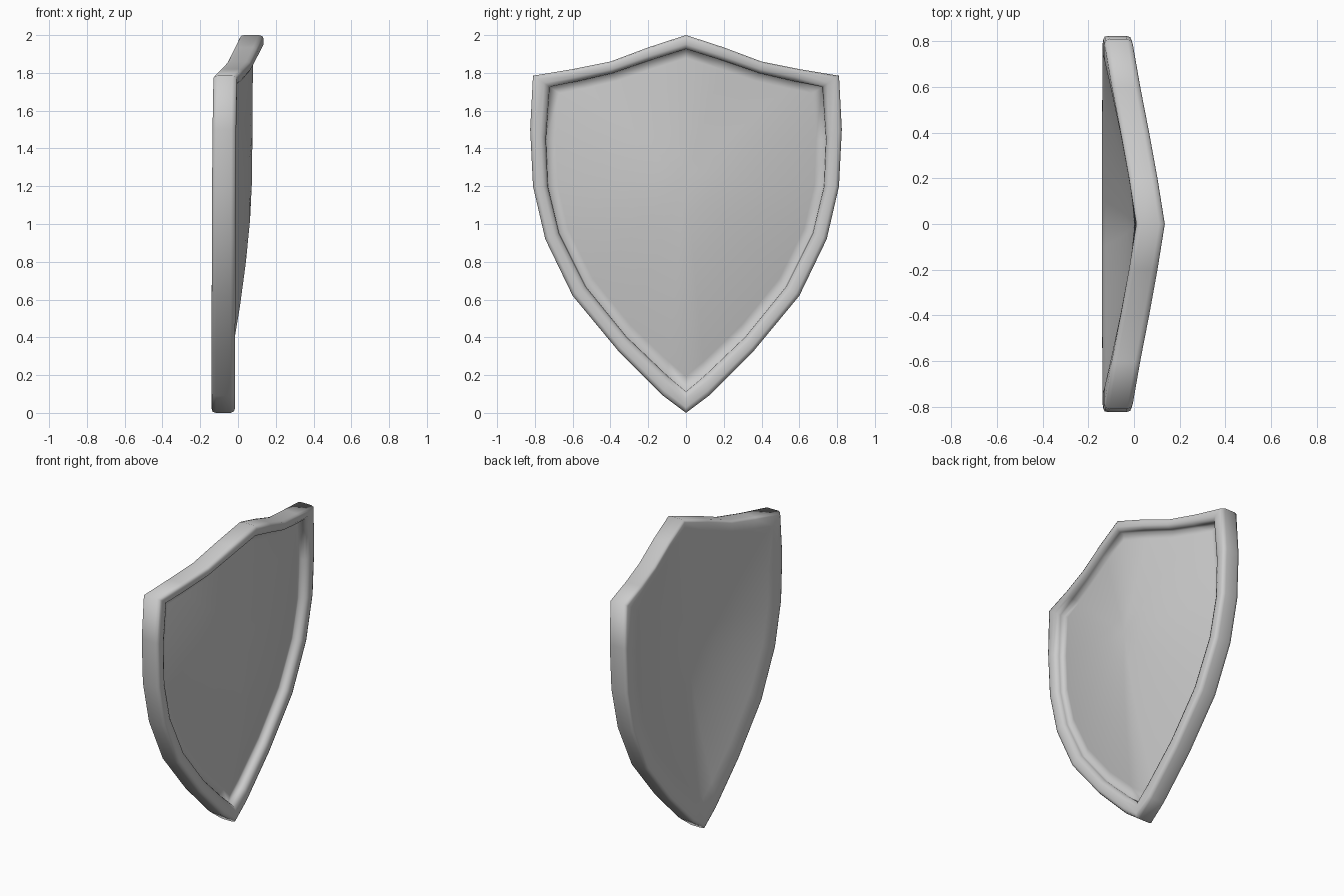
import bpy, bmesh

if "Cube" in bpy.data.objects:
    bpy.data.objects.remove(bpy.data.objects["Cube"])

# Half outline: outer (y, z), inner lip (y, z), back x position; top peak to bottom tip
half = [
    ((0.00, 2.00), (0.00, 1.925), 0.01),
    ((0.20, 1.935), (0.20, 1.862), -0.022),
    ((0.40, 1.86), (0.39, 1.797), -0.058),
    ((0.60, 1.82), (0.57, 1.755), -0.096),
    ((0.81, 1.785), (0.72, 1.725), -0.13),
    ((0.825, 1.50), (0.74, 1.45), -0.135),
    ((0.81, 1.20), (0.73, 1.20), -0.137),
    ((0.745, 0.92), (0.67, 0.95), -0.138),
    ((0.60, 0.62), (0.53, 0.67), -0.139),
    ((0.36, 0.33), (0.315, 0.405), -0.14),
    ((0.12, 0.09), (0.10, 0.20), -0.14),
    ((0.00, 0.00), (0.00, 0.115), -0.14),
]
mirror = lambda p: (-p[0], p[1])
loop = half + [(mirror(o), mirror(i), x) for o, i, x in reversed(half[1:-1])]

DEPTH = 0.125
CENTRE = (0.0, 1.25)
bm = bmesh.new()


def rim_ring(inset, depth):
    """Ring of the rim: inset 0 = outer edge, 1 = inner lip."""
    return [bm.verts.new((x + depth * DEPTH,
                          o[0] + (i[0] - o[0]) * inset,
                          o[1] + (i[1] - o[1]) * inset)) for o, i, x in loop]


def panel_ring(s, depth, mid_x):
    """Ring of the bulging panel, shrunk towards its centre."""
    w = s ** 1.6
    return [bm.verts.new(((x + depth * DEPTH) * w + mid_x * (1 - w),
                          CENTRE[0] + (i[0] - CENTRE[0]) * s,
                          CENTRE[1] + (i[1] - CENTRE[1]) * s)) for _, i, x in loop]


# Rings from the middle of the back, round the rim, to the middle of the front
steps = [0.2, 0.4, 0.6, 0.8, 0.93]
rings = [panel_ring(s, 0.0, 0.0) for s in steps]
section = [(1, 0), (0.2, 0), (0.05, 0.05), (0, 0.18), (0, 0.8), (0.07, 0.95),
           (0.25, 1), (0.65, 1), (0.88, 0.93), (0.98, 0.78), (1, 0.56)]
rings += [rim_ring(t, d) for t, d in section]
rings += [panel_ring(s, 0.56, 0.075) for s in reversed(steps)]

n = len(loop)
for a, b in zip(rings, rings[1:]):
    for k in range(n):
        j = (k + 1) % n
        bm.faces.new((a[k], a[j], b[j], b[k]))

# Close the middle of both panels
for ring, x in ((rings[0], 0.0), (rings[-1], 0.075)):
    c = bm.verts.new((x, *CENTRE))
    for k in range(n):
        bm.faces.new((ring[k], ring[(k + 1) % n], c))

bmesh.ops.recalc_face_normals(bm, faces=bm.faces)
for f in bm.faces:
    f.smooth = True
mesh = bpy.data.meshes.new("shield")
bm.to_mesh(mesh)
bm.free()
shield = bpy.data.objects.new("shield", mesh)
bpy.context.collection.objects.link(shield)
